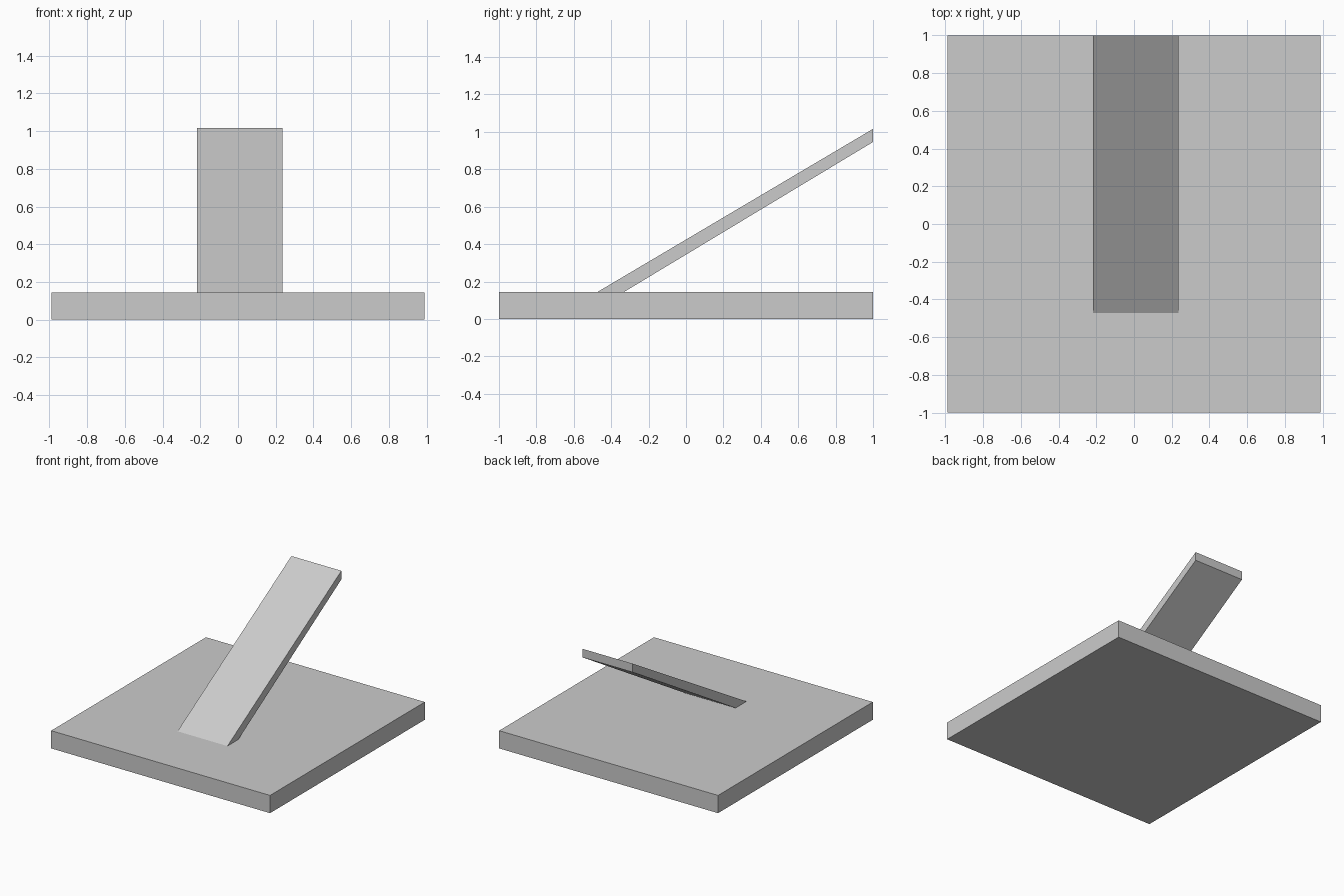
import bpy
import bmesh

if "Cube" in bpy.data.objects:
    bpy.data.objects.remove(bpy.data.objects["Cube"])

grey = bpy.data.materials.new("light_grey")
grey.diffuse_color = (0.6, 0.6, 0.6, 1.0)
grey.use_nodes = True
grey.node_tree.nodes["Principled BSDF"].inputs["Base Color"].default_value = grey.diffuse_color


def extrude_profile(name, profile, x0, x1):
    """Extrude a closed (y, z) profile along x from x0 to x1."""
    bm = bmesh.new()
    face = bm.faces.new([bm.verts.new((x0, y, z)) for y, z in profile])
    moved = bmesh.ops.extrude_face_region(bm, geom=[face])["geom"]
    verts = [g for g in moved if isinstance(g, bmesh.types.BMVert)]
    bmesh.ops.translate(bm, verts=verts, vec=(x1 - x0, 0, 0))
    bmesh.ops.recalc_face_normals(bm, faces=bm.faces)
    mesh = bpy.data.meshes.new(name)
    bm.to_mesh(mesh)
    bm.free()
    mesh.materials.append(grey)
    obj = bpy.data.objects.new(name, mesh)
    bpy.context.collection.objects.link(obj)
    return obj


BASE_TOP = 0.145

# Flat rectangular slab
extrude_profile("base_plate",
                [(-1, 0), (1, 0), (1, BASE_TOP), (-1, BASE_TOP)], -0.99, 0.99)

# Sloping board, cut level at the foot and upright at the back edge
extrude_profile("sloping_board",
                [(-0.472, BASE_TOP), (-0.33, BASE_TOP), (1, 0.946), (1, 1.016)],
                -0.217, 0.235)
